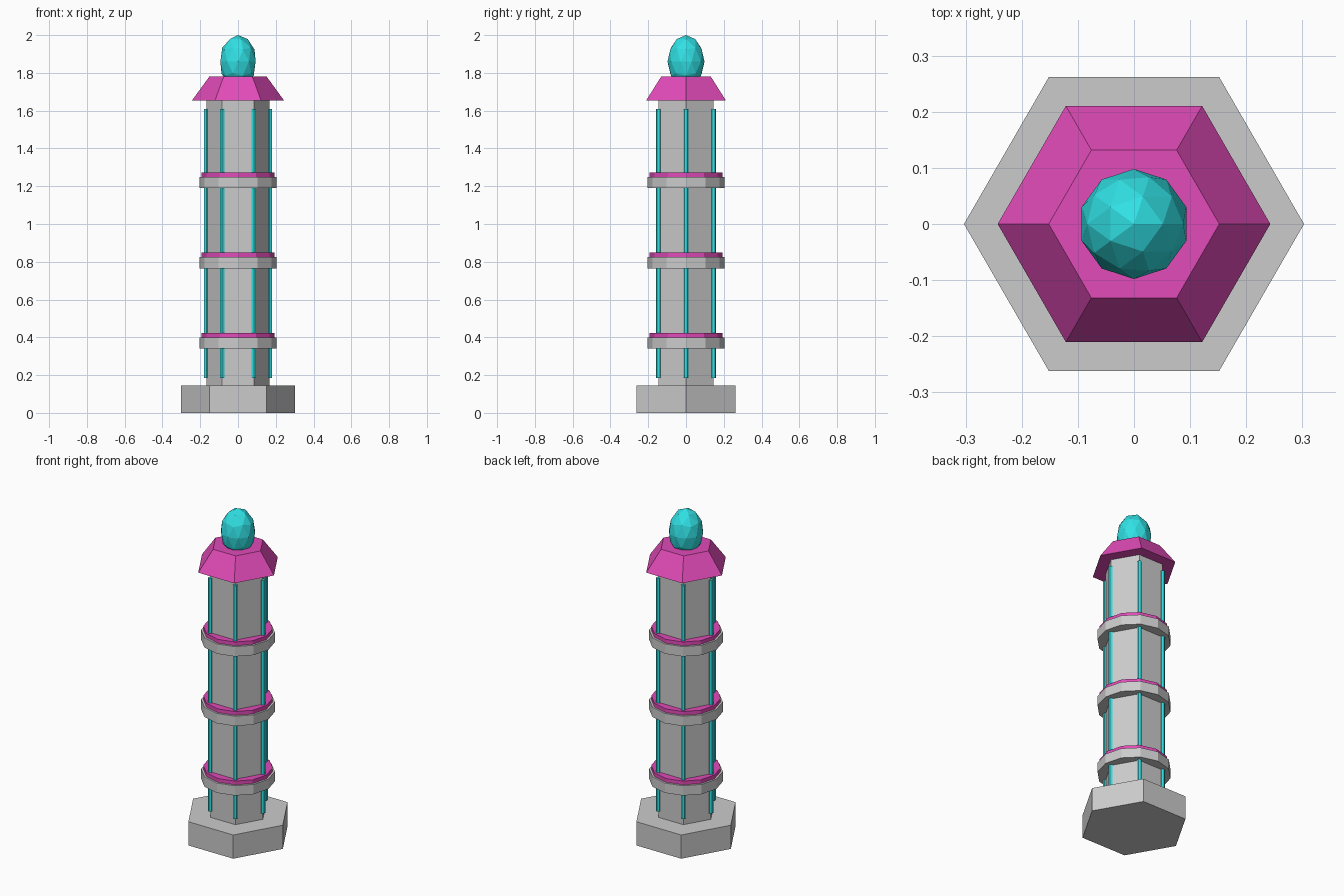
import bpy
from math import cos, sin, pi, radians

cube = bpy.data.objects.get("Cube")
if cube:
    bpy.data.objects.remove(cube, do_unlink=True)


def material(name, rgb):
    mat = bpy.data.materials.new(name)
    mat.use_nodes = True
    colour = (*rgb, 1)
    mat.diffuse_color = colour
    mat.node_tree.nodes["Principled BSDF"].inputs["Base Color"].default_value = colour
    return mat


stone = material("pale grey stone", (0.6, 0.6, 0.6))
pink = material("magenta trim", (0.75, 0.07, 0.48))
cyan = material("cyan crystal", (0.03, 0.75, 0.78))


def prism(name, sides, r_low, r_top, z_low, z_top, mat, x=0, y=0, turn=0):
    """Upright prism or frustum between two heights."""
    bpy.ops.mesh.primitive_cone_add(
        vertices=sides, radius1=r_low, radius2=r_top, depth=z_top - z_low,
        location=(x, y, (z_low + z_top) / 2), rotation=(0, 0, turn))
    obj = bpy.context.object
    obj.name = name
    obj.data.materials.append(mat)
    return obj


HEX_TURN = radians(30)
SHAFT_R = 0.168

# Hexagonal foot, shaft and roof
prism("base", 6, 0.303, 0.303, 0, 0.145, stone, turn=HEX_TURN)
prism("shaft", 6, SHAFT_R, SHAFT_R, 0.145, 1.66, stone, turn=HEX_TURN)
prism("roof", 6, 0.243, 0.152, 1.655, 1.78, pink, turn=HEX_TURN)

# Balcony rings, each with a thin trim on top
for i, z in enumerate((0.34, 0.765, 1.19)):
    prism(f"ring_{i + 1}", 12, 0.205, 0.205, z, z + 0.06, stone)
    prism(f"ring_trim_{i + 1}", 12, 0.193, 0.193, z + 0.06, z + 0.083, pink)

# Light strips along the shaft corners
for i in range(6):
    a = i * pi / 3
    prism(f"corner_strip_{i + 1}", 6, 0.0135, 0.0135, 0.185, 1.61, cyan,
          SHAFT_R * cos(a), SHAFT_R * sin(a), a)

# Faceted egg on the roof
bpy.ops.mesh.primitive_ico_sphere_add(subdivisions=2, radius=0.098, location=(0, 0, 1.86))
egg = bpy.context.object
egg.name = "crystal_egg"
egg.scale.z = 0.14 / 0.098
egg.data.materials.append(cyan)
